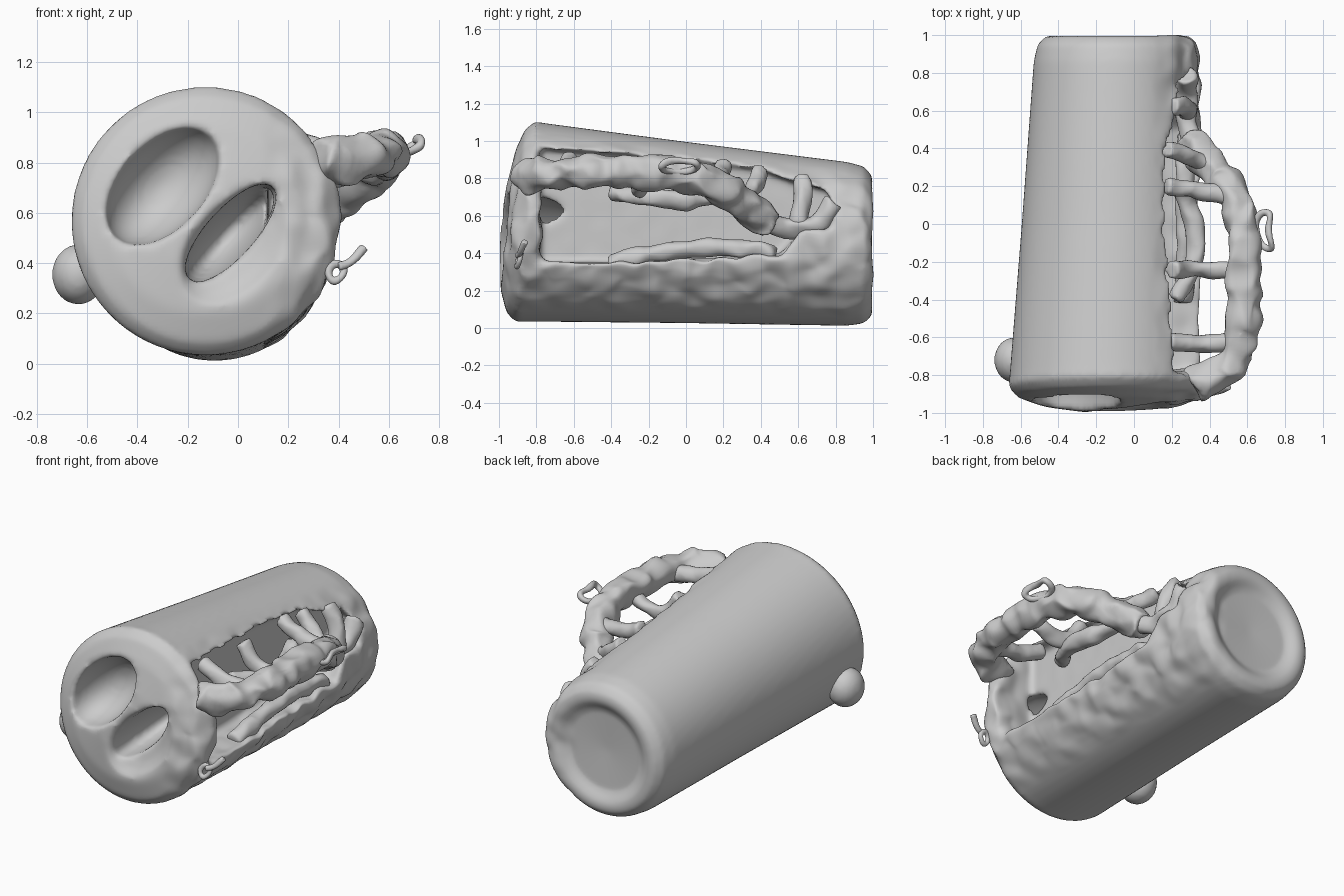
import bpy, bmesh, math
from mathutils import Vector, Matrix, noise

old = bpy.data.objects.get("Cube")
if old:
    bpy.data.objects.remove(old)

grey = bpy.data.materials.new("light_grey")
grey.use_nodes = True
GREY = (0.6, 0.6, 0.6, 1)
grey.diffuse_color = GREY
grey.node_tree.nodes["Principled BSDF"].inputs["Base Color"].default_value = GREY


def new_object(name, bm):
    bmesh.ops.recalc_face_normals(bm, faces=bm.faces)
    mesh = bpy.data.meshes.new(name)
    bm.to_mesh(mesh)
    bm.free()
    mesh.materials.append(grey)
    obj = bpy.data.objects.new(name, mesh)
    bpy.context.collection.objects.link(obj)
    return obj


def bake(obj):
    """Replace an object's mesh by its evaluated result."""
    bpy.context.view_layer.update()
    graph = bpy.context.evaluated_depsgraph_get()
    mesh = bpy.data.meshes.new_from_object(obj.evaluated_get(graph))
    obj.modifiers.clear()
    obj.data = mesh


def soften(obj, voxel, rounds, rough):
    """Melt edges together, then roughen the handle side slightly."""
    remesh = obj.modifiers.new("melt", 'REMESH')
    remesh.mode = 'VOXEL'
    remesh.voxel_size = voxel
    smooth = obj.modifiers.new("smooth", 'SMOOTH')
    smooth.iterations = rounds
    bake(obj)
    mesh = obj.data
    for v in mesh.vertices:
        side = min(max((v.co.x - 0.1) * 5, 0), 1)
        v.co += noise.noise_vector(v.co * 9) * rough * side
    mesh.materials.clear()
    mesh.materials.append(grey)
    mesh.polygons.foreach_set("use_smooth", [True] * len(mesh.polygons))


def ellipsoid(name, centre, size, tilt=0, half=False):
    bm = bmesh.new()
    bmesh.ops.create_uvsphere(bm, u_segments=32, v_segments=20, radius=1)
    if half:
        cut = bmesh.ops.bisect_plane(bm, geom=bm.verts[:] + bm.edges[:] + bm.faces[:],
                                     plane_co=(0, 0.01, 0), plane_no=(0, 1, 0), clear_inner=True)
        edges = [e for e in cut["geom_cut"] if isinstance(e, bmesh.types.BMEdge)]
        bmesh.ops.holes_fill(bm, edges=edges)
    place = Matrix.Translation(centre) @ Matrix.Rotation(tilt, 4, 'Y') @ Matrix.Diagonal((*size, 1))
    bm.transform(place)
    return new_object(name, bm)


def tube(name, points, radius, rough=0.02, closed=False):
    """Organic rod through the given points."""
    curve = bpy.data.curves.new(name, 'CURVE')
    curve.dimensions = '3D'
    curve.bevel_depth = radius
    curve.bevel_resolution = 4
    curve.use_fill_caps = True
    spline = curve.splines.new('BEZIER')
    spline.use_cyclic_u = closed
    spline.bezier_points.add(len(points) - 1)
    for p, co in zip(spline.bezier_points, points):
        p.co = co
        p.handle_left_type = p.handle_right_type = 'AUTO'
    temp = bpy.data.objects.new(name + "_path", curve)
    bpy.context.collection.objects.link(temp)
    bpy.context.view_layer.update()
    mesh = bpy.data.meshes.new_from_object(temp.evaluated_get(bpy.context.evaluated_depsgraph_get()))
    bpy.data.objects.remove(temp)
    bm = bmesh.new()
    bm.from_mesh(mesh)
    bmesh.ops.remove_doubles(bm, verts=bm.verts, dist=0.0001)
    obj = new_object(name, bm)
    soften(obj, min(0.018, radius / 3), 3, rough)
    return obj


# Tapered hollow body: outer skin from the front, then back along the inside
PROFILE = [(-0.99, 0), (-0.98, .2), (-0.95, .38), (-0.91, .49), (-0.86, .535), (-0.8, .53),
           (0, .483), (0.86, .438), (0.95, .42), (0.99, .38), (1.0, .34), (0.985, .3),
           (0.955, .26), (0.94, 0), (0.86, 0), (0.86, .32), (0.8, .37), (0, .41),
           (-0.74, .45), (-0.8, .4), (-0.87, 0)]
SIDES = 64
bm = bmesh.new()
rings = []
for y, r in PROFILE:
    t = (y + 0.88) / 1.88
    cx, cz = -0.13 + 0.04 * t, 0.57 - 0.13 * t
    ring = []
    for i in range(SIDES if r else 1):
        a = math.tau * i / SIDES
        dz = r * math.sin(a)
        ring.append(bm.verts.new((cx + r * math.cos(a), y + 0.1 * dz * max(0, 1 - t), cz + dz)))
    rings.append(ring)
for a, b in zip(rings, rings[1:]):
    if len(a) == len(b) == 1:
        continue
    for i in range(SIDES):
        j = (i + 1) % SIDES
        face = [a[i % len(a)], a[j % len(a)], b[j % len(b)], b[i % len(b)]]
        bm.faces.new(list(dict.fromkeys(face)))
body = new_object("body", bm)

# Helpers: bowl backing, bowl, slot and side window
tilt = math.radians(-48)
bowl_wall = ellipsoid("bowl_wall", (-0.3, -0.9, .71), (.3, .26, .2), tilt, True)
bowl = ellipsoid("bowl_cutter", (-0.3, -0.96, .71), (.28, .24, .17), tilt)
slot = ellipsoid("slot_cutter", (-0.03, -0.92, .52), (.25, .4, .095), tilt)
slot_dish = ellipsoid("dish_cutter", (0, -1.03, .48), (.3, .12, .19), tilt)
OPENING = [(-0.78, .35), (-0.4, .35), (.5, .39), (.6, .5), (.76, .54), (.81, .65),
           (.75, .74), (.55, .79), (.4, .85), (0, .9), (-0.78, .96)]
bm = bmesh.new()
face = bm.faces.new([bm.verts.new((0.12, y, z)) for y, z in OPENING])
top = bmesh.ops.extrude_face_region(bm, geom=[face])["geom"]
bmesh.ops.translate(bm, vec=(1, 0, 0), verts=[v for v in top if isinstance(v, bmesh.types.BMVert)])
window = new_object("window_cutter", bm)

helpers = [(bowl_wall, 'UNION'), (bowl, 'DIFFERENCE'), (slot_dish, 'DIFFERENCE'),
           (slot, 'DIFFERENCE'), (window, 'DIFFERENCE')]
for helper, operation in helpers:
    helper.hide_render = True
    cut = body.modifiers.new(helper.name, 'BOOLEAN')
    cut.object, cut.operation, cut.solver = helper, operation, 'EXACT'
bake(body)
for helper, _ in helpers:
    bpy.data.objects.remove(helper)
soften(body, 0.018, 6, 0.025)

# Side knob
knob = ellipsoid("side_knob", (-0.635, -0.72, .355), (.105, .12, .12))
soften(knob, 0.018, 2, 0)

# Handle, sweeping out from the front and back down to the body
tube("handle", [(.32, -0.85, .8), (.48, -0.77, .82), (.57, -0.58, .83), (.58, -0.2, .84),
                (.57, .02, .81), (.5, .2, .74), (.38, .33, .64), (.3, .46, .56)], 0.09, 0.035)
tube("handle_tail", [(.34, .38, .6), (.28, .55, .54), (.28, .7, .56), (.28, .79, .68)], 0.06)

# Webs between the handle and the body
WEBS = {
    "front_web": [(.18, -0.62, .9), (.35, -0.64, .84), (.55, -0.6, .82)],
    "middle_web": [(.2, -0.24, .9), (.32, -0.24, .76), (.55, -0.25, .8)],
    "rear_web": [(.17, .2, .87), (.32, .18, .8), (.52, .14, .78)],
    "tail_web": [(.17, .4, .84), (.28, .36, .75), (.4, .3, .67)],
    "rear_bridge": [(.2, .62, .8), (.27, .62, .68), (.28, .6, .54)],
    "inner_rail": [(.22, -0.4, .72), (.32, -0.22, .7), (.3, .05, .68), (.24, .22, .72)],
    "lower_ledge": [(.26, -0.42, .35), (.27, -0.1, .41), (.27, .2, .43), (.28, .48, .4)],
}
for name, points in WEBS.items():
    tube(name, points, 0.05)

# Ragged loose bits
tube("handle_loop", [(.65, -0.02, .84), (.7, .06, .86), (.72, -0.03, .89), (.71, -0.13, .86)],
     0.018, 0.02, True)
tube("corner_loop", [(.37, -0.9, .34), (.39, -0.88, .4), (.42, -0.89, .36)], 0.016, 0.01, True)
tube("corner_shard", [(.4, -0.9, .39), (.45, -0.88, .41), (.5, -0.86, .46)], 0.018, 0.01)
